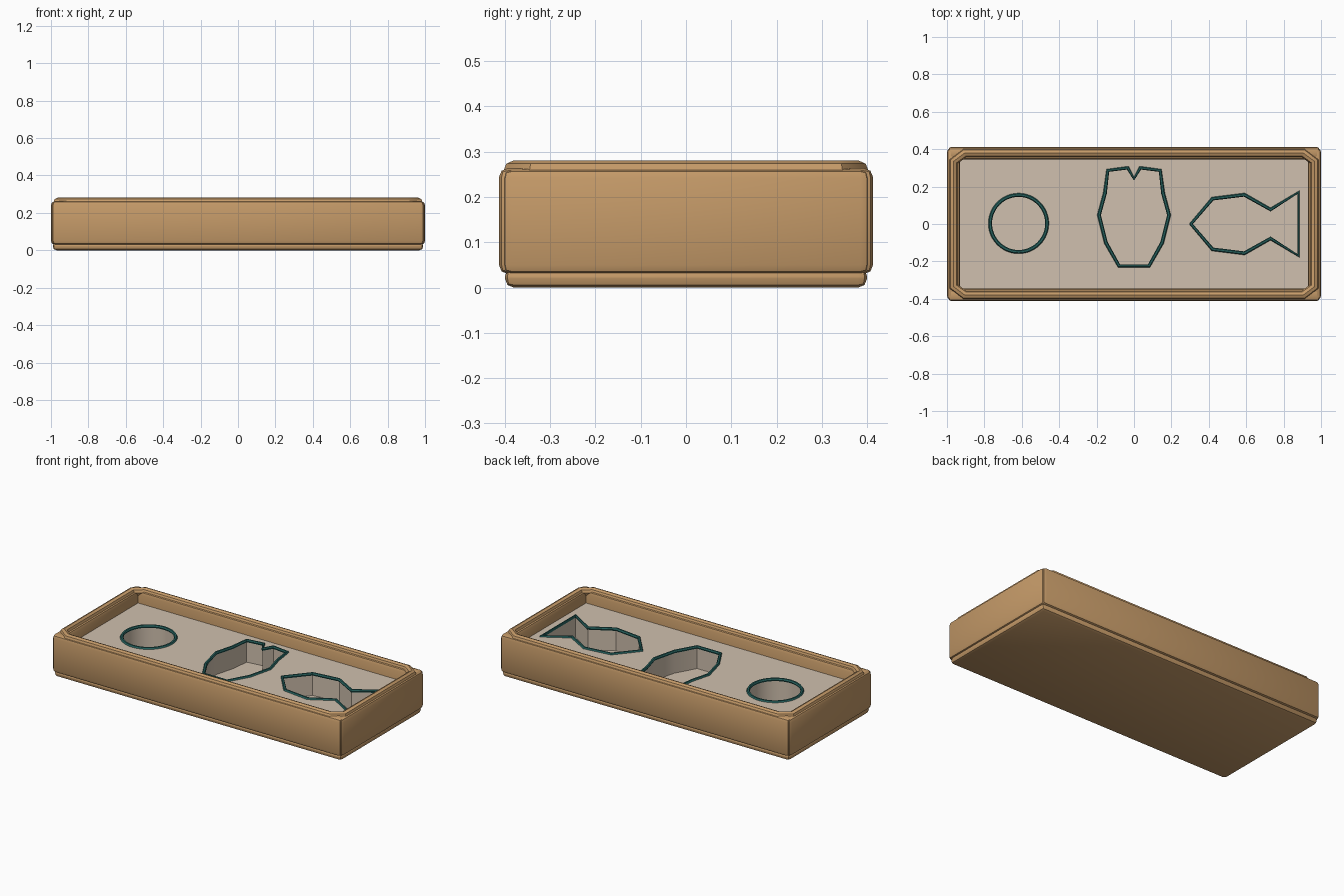
import bpy, bmesh, math

if "Cube" in bpy.data.objects:
    bpy.data.objects.remove(bpy.data.objects["Cube"])


def material(name, rgb):
    m = bpy.data.materials.new(name)
    m.diffuse_color = (*rgb, 1)
    m.use_nodes = True
    m.node_tree.nodes["Principled BSDF"].inputs["Base Color"].default_value = m.diffuse_color
    return m


WOOD = material("warm wood", (0.56, 0.325, 0.14))
LINER = material("pale liner", (0.63, 0.53, 0.425))
TEAL = material("dark teal", (0.02, 0.125, 0.115))


def add_object(name, bm, mat):
    me = bpy.data.meshes.new(name)
    bm.to_mesh(me)
    bm.free()
    me.materials.append(mat)
    ob = bpy.data.objects.new(name, me)
    bpy.context.collection.objects.link(ob)
    return ob


def box(name, lo, hi, bevel):
    bm = bmesh.new()
    bmesh.ops.create_cube(bm, size=1)
    for v in bm.verts:
        v.co = [(l + h) / 2 + c * (h - l) for l, h, c in zip(lo, hi, v.co)]
    bmesh.ops.bevel(bm, geom=bm.edges[:], offset=bevel, segments=2,
                    profile=0.5, affect='EDGES')
    return add_object(name, bm, WOOD)


def tube(name, points, z, radius, mat, res):
    cu = bpy.data.curves.new(name + "_path", 'CURVE')
    cu.dimensions = '3D'
    cu.bevel_depth = radius
    cu.bevel_resolution = res
    sp = cu.splines.new('POLY')
    sp.points.add(len(points) - 1)
    for p, (x, y) in zip(sp.points, points):
        p.co = (x, y, z, 1)
    sp.use_cyclic_u = True
    tmp = bpy.data.objects.new(name + "_path", cu)
    bpy.context.collection.objects.link(tmp)
    dg = bpy.context.evaluated_depsgraph_get()
    me = bpy.data.meshes.new_from_object(tmp.evaluated_get(dg))
    bpy.data.objects.remove(tmp)
    me.materials.clear()
    me.materials.append(mat)
    ob = bpy.data.objects.new(name, me)
    bpy.context.collection.objects.link(ob)
    return ob


# Tray base and walls
box("tray_base", (-0.99, -0.40, 0), (0.99, 0.40, 0.045), 0.02)
for s, n in ((-1, "front"), (1, "back")):
    y0, y1 = sorted((s * 0.345, s * 0.413))
    box(n + "_wall", (-0.994, y0, 0.03), (0.994, y1, 0.264), 0.02)
for s, n in ((-1, "left"), (1, "right")):
    x0, x1 = sorted((s * 0.93, s * 1.0))
    box(n + "_wall", (x0, -0.405, 0.03), (x1, 0.405, 0.262), 0.02)

# Rounded rim with cut corners
tube("rim", [(0.905, -0.38), (0.965, -0.335), (0.965, 0.335), (0.905, 0.38),
             (-0.905, 0.38), (-0.965, 0.335), (-0.965, -0.335), (-0.905, -0.38)],
     0.256, 0.025, WOOD, 2)

# Cavity outlines, counter-clockwise
disc = [(-0.617 + 0.152 * math.cos(i * math.tau / 48),
         0.003 + 0.152 * math.sin(i * math.tau / 48)) for i in range(48)]
half = [(0.08, -0.224), (0.15, -0.10), (0.187, 0.048), (0.155, 0.165),
        (0.14, 0.286), (0.033, 0.30), (0, 0.242)]
eared = half + [(-x, y) for x, y in half[-2::-1]]
half = [(0.305, 0), (0.42, -0.135), (0.59, -0.156), (0.73, -0.077), (0.88, -0.17)]
fish = half + [(x, -y) for x, y in half[:0:-1]]
outlines = {"round": disc, "eared": eared, "fish": fish}

# Liner: top sheet with three sunken cavities
TOP, FLOOR = 0.19, 0.055
bm = bmesh.new()


def ring(points, z):
    return [bm.verts.new((x, y, z)) for x, y in points]


rings = [ring([(-0.94, -0.355), (0.94, -0.355), (0.94, 0.355), (-0.94, 0.355)], TOP)]
rings += [ring(p, TOP) for p in outlines.values()]
edges = [bm.edges.new((r[i - 1], r[i])) for r in rings for i in range(len(r))]
bmesh.ops.triangle_fill(bm, edges=edges, use_beauty=True, normal=(0, 0, 1))
bm.normal_update()
for f in bm.faces:
    if f.normal.z < 0:
        f.normal_flip()
for r, p in zip(rings[1:], outlines.values()):
    low = ring(p, FLOOR)
    for i in range(len(r)):
        bm.faces.new((r[i - 1], r[i], low[i], low[i - 1]))
    bm.faces.new(low)
add_object("liner", bm, LINER)

# Teal trim around each cavity
for n, p in outlines.items():
    tube(n + "_cavity_trim", p, TOP, 0.01, TEAL, 1)

# Smooth shading with sharp edges kept
for ob in bpy.context.collection.objects:
    ob.select_set(True)
    bpy.context.view_layer.objects.active = ob
bpy.ops.object.shade_smooth_by_angle(angle=math.radians(35))
